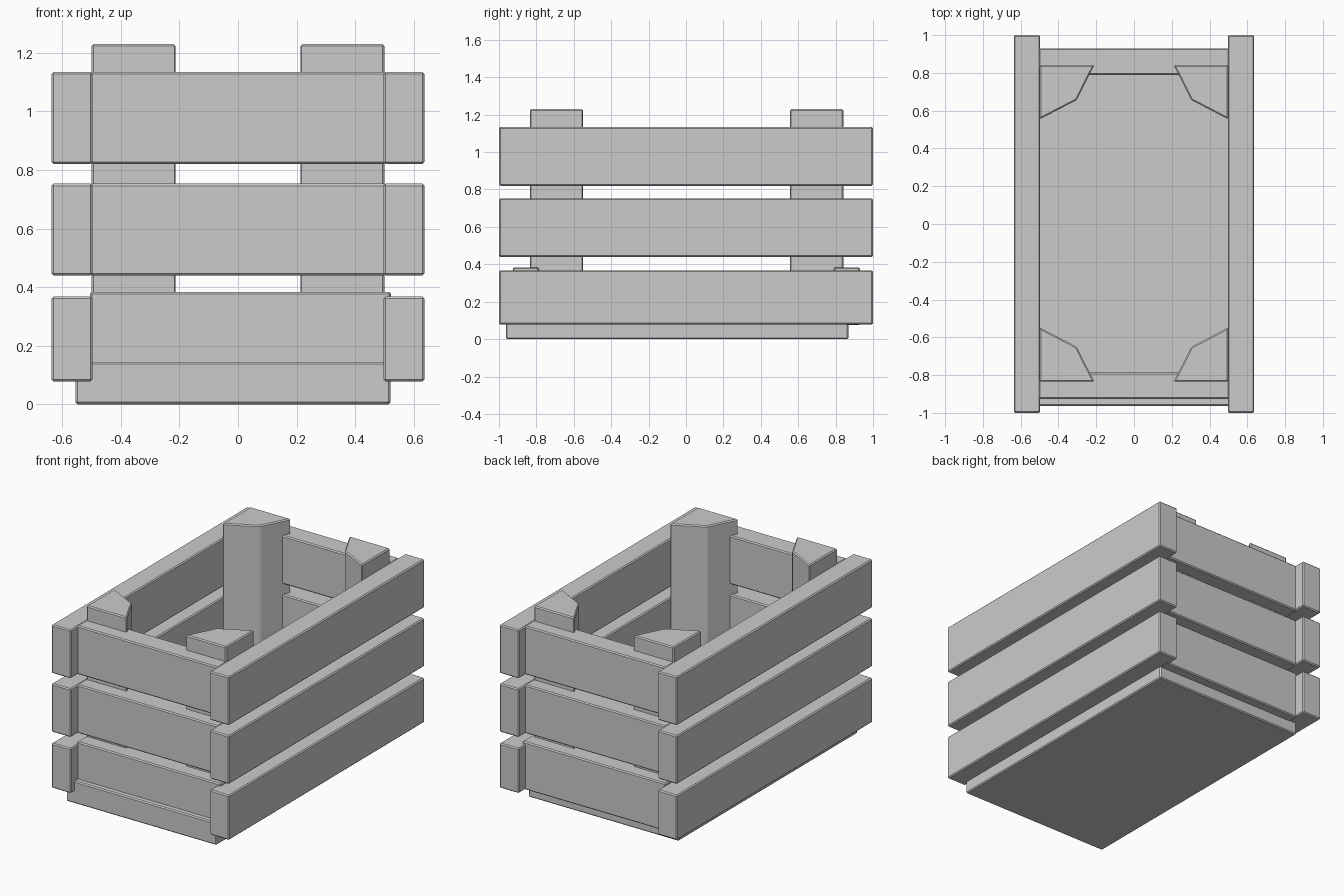
import bpy, bmesh

if "Cube" in bpy.data.objects:
    bpy.data.objects.remove(bpy.data.objects["Cube"])

BEVEL = 0.007


def finish(name, bm):
    """Turn a bmesh into an object with slightly softened edges."""
    bmesh.ops.recalc_face_normals(bm, faces=bm.faces)
    mesh = bpy.data.meshes.new(name)
    bm.to_mesh(mesh)
    bm.free()
    obj = bpy.data.objects.new(name, mesh)
    bpy.context.collection.objects.link(obj)
    mod = obj.modifiers.new("soft_edges", 'BEVEL')
    mod.width = BEVEL
    mod.segments = 1
    return obj


def prism(name, outline, z0, z1):
    """Extrude a plan outline from z0 up to z1."""
    bm = bmesh.new()
    face = bm.faces.new([bm.verts.new((x, y, z0)) for x, y in outline])
    top = bmesh.ops.extrude_face_region(bm, geom=[face])["geom"]
    verts = [v for v in top if isinstance(v, bmesh.types.BMVert)]
    bmesh.ops.translate(bm, verts=verts, vec=(0, 0, z1 - z0))
    return finish(name, bm)


def board(name, x0, x1, y0, y1, z0, z1):
    return prism(name, [(x0, y0), (x1, y0), (x1, y1), (x0, y1)], z0, z1)


# floor board, set slightly off centre
board("floor_board", -0.555, 0.52, -0.963, 0.868, 0.0, 0.145)

# long side slats
for i, (z0, z1) in enumerate([(0.078, 0.368), (0.44, 0.753), (0.82, 1.134)]):
    board(f"left_slat_{i}", -0.636, -0.497, -1, 1, z0, z1)
    board(f"right_slat_{i}", 0.497, 0.636, -1, 1, z0, z1)

# short end slats; the lowest pair runs a little long on the right
for i, (z0, z1, x1) in enumerate([(0.075, 0.384, 0.522), (0.44, 0.753, 0.505),
                                  (0.82, 1.134, 0.505)]):
    board(f"front_slat_{i}", -0.505, x1, -0.926, -0.786, z0, z1)
    board(f"back_slat_{i}", -0.505, x1, 0.79, 0.93, z0, z1)

# four corner posts with faceted inner sides
profile = [(0.5, 0.838), (0.21, 0.838), (0.304, 0.653), (0.5, 0.551)]
for sx, side in ((-1, "left"), (1, "right")):
    for sy, end in ((-1, "front"), (1, "back")):
        prism(f"{end}_{side}_post",
              [(sx * x, sy * y + 0.003) for x, y in profile], 0.1, 1.23)
